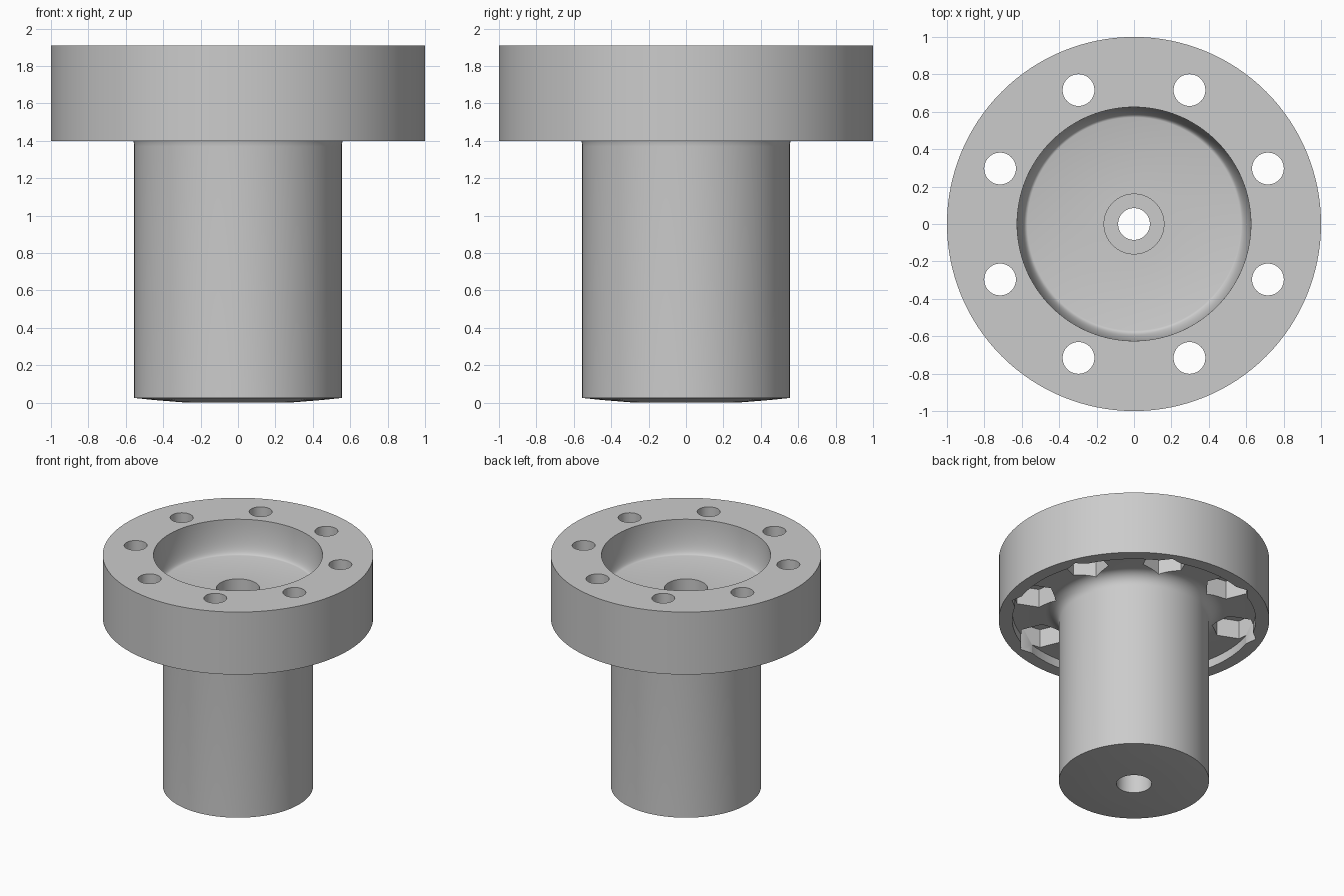
import bpy, bmesh, math
from mathutils import Matrix

if "Cube" in bpy.data.objects:
    bpy.data.objects.remove(bpy.data.objects["Cube"])

SEG = 128
grey = bpy.data.materials.new("plain grey")
grey.diffuse_color = (0.6, 0.6, 0.6, 1)
grey.use_nodes = True
grey.node_tree.nodes["Principled BSDF"].inputs["Base Color"].default_value = grey.diffuse_color


def make_object(name, bm):
    bmesh.ops.recalc_face_normals(bm, faces=bm.faces)
    mesh = bpy.data.meshes.new(name)
    bm.to_mesh(mesh)
    bm.free()
    mesh.materials.append(grey)
    obj = bpy.data.objects.new(name, mesh)
    bpy.context.collection.objects.link(obj)
    return obj


def lathe(name, profile):
    """Revolve a closed (radius, z) outline around z."""
    bm = bmesh.new()
    rings = []
    for r, z in profile:
        rings.append([bm.verts.new((r * math.cos(2 * math.pi * i / SEG),
                                    r * math.sin(2 * math.pi * i / SEG), z)) for i in range(SEG)])
    for a, b in zip(rings, rings[1:] + rings[:1]):
        for i in range(SEG):
            j = (i + 1) % SEG
            bm.faces.new((a[i], a[j], b[j], b[i]))
    return make_object(name, bm)


def bolt_circle(name, sides, radius, z0, z1):
    """Eight prisms on the bolt circle, each with a corner pointing outward."""
    bm = bmesh.new()
    for k in range(8):
        m = (Matrix.Rotation(math.radians(22.5 + 45 * k), 4, 'Z')
             @ Matrix.Translation((0.775, 0, (z0 + z1) / 2)))
        # cone vertices start on the y axis, so turn one onto the radial direction
        m = m @ Matrix.Rotation(math.pi / 2, 4, 'Z')
        bmesh.ops.create_cone(bm, cap_ends=True, segments=sides, radius1=radius,
                              radius2=radius, depth=z1 - z0, matrix=m)
    obj = make_object(name, bm)
    obj.hide_render = True
    return obj


# Outline: domed shaft end, shaft, fillet, underside recess, flange, bowl, bore
fillet = [(0.655 - 0.1 * math.cos(t), 1.37 + 0.1 * math.sin(t))
          for t in (math.pi / 2 * i / 10 for i in range(11))]
bowl = [(0.57 + 0.055 * math.cos(t), 1.91 - 0.27 * math.sin(t))
        for t in (math.pi / 2 * i / 12 for i in range(13))]
profile = ([(0.13, 0), (0.3, 0.002), (0.45, 0.014), (0.555, 0.025)]
           + fillet
           + [(0.9, 1.47), (0.9, 1.4), (1, 1.4), (1, 1.91)]
           + bowl
           + [(0.16, 1.64), (0.16, 1.45), (0.085, 1.45), (0.085, 0.4), (0.13, 0.4)])
hub = lathe("flanged_hub", profile)

# Bolt holes and hexagonal nut pockets
cutters = [bolt_circle("nut_pocket_cutter", 6, 0.17, 1.3, 1.62),
           bolt_circle("bolt_hole_cutter", 48, 0.085, 1.55, 2.0)]
bpy.context.view_layer.objects.active = hub
hub.select_set(True)
for c in cutters:
    mod = hub.modifiers.new(c.name, 'BOOLEAN')
    mod.operation = 'DIFFERENCE'
    mod.solver = 'EXACT'
    mod.object = c
    bpy.ops.object.modifier_apply(modifier=mod.name)
for c in cutters:
    bpy.data.objects.remove(c)

bpy.ops.object.shade_smooth_by_angle(angle=math.radians(30))
